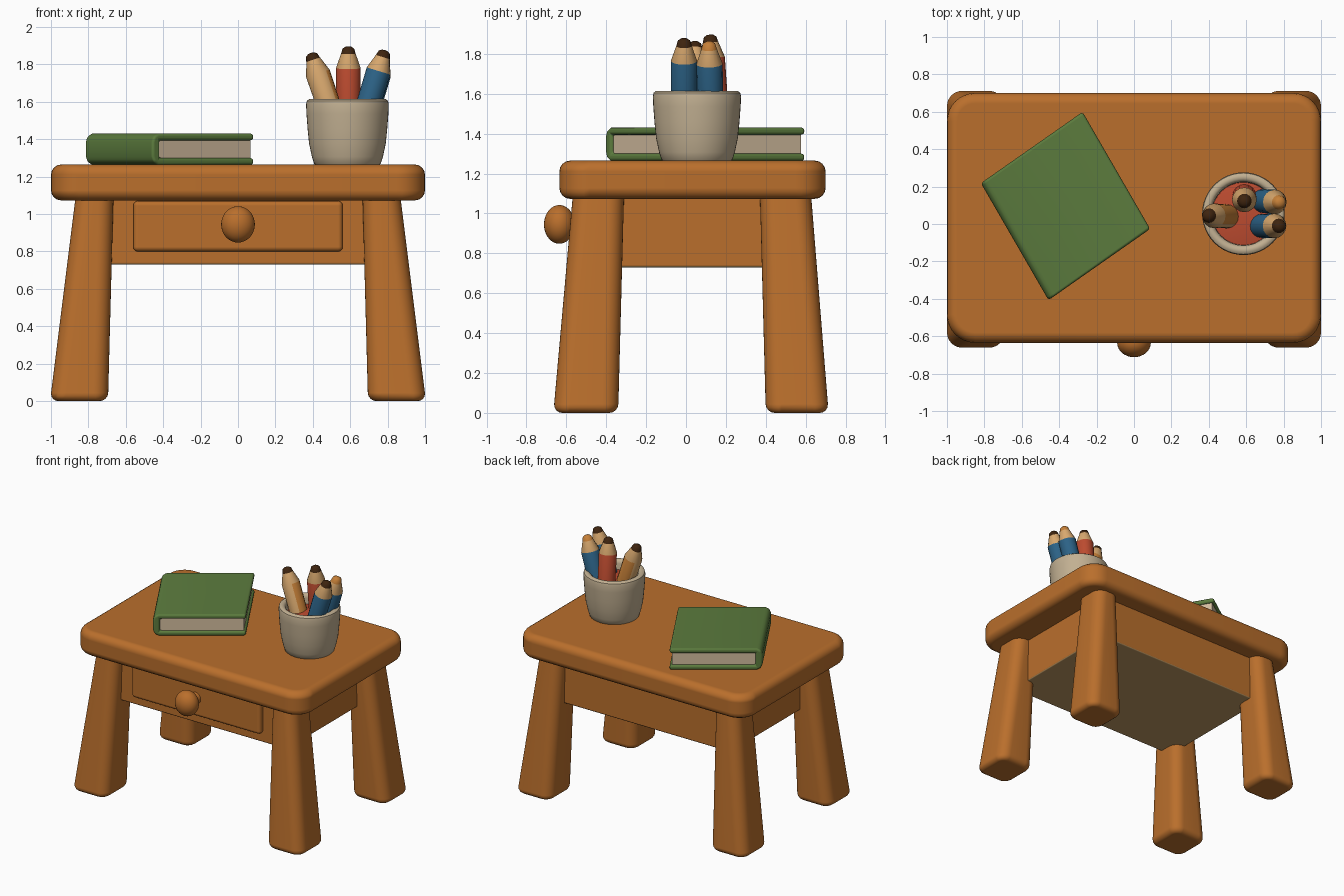
import bpy, bmesh, math
from mathutils import Vector, Matrix

if "Cube" in bpy.data.objects:
    bpy.data.objects.remove(bpy.data.objects["Cube"], do_unlink=True)


def material(name, *rgb):
    lin = [((c / 255 + 0.055) / 1.055) ** 2.4 for c in rgb] + [1.0]
    m = bpy.data.materials.new(name)
    m.use_nodes = True
    m.diffuse_color = lin
    m.node_tree.nodes["Principled BSDF"].inputs["Base Color"].default_value = lin
    return m


WOOD = material("warm wood", 186, 111, 44)
UNDER = material("pale underside wood", 190, 152, 98)
GREEN = material("book green", 92, 124, 62)
PAPER = material("paper", 212, 190, 160)
CLAY = material("clay", 194, 176, 146)
RED = material("pencil red", 190, 76, 48)
BLUE = material("pencil blue", 44, 98, 134)
OCHRE = material("pencil ochre", 198, 128, 56)
BARE = material("bare pencil wood", 216, 168, 110)
LEAD = material("dark lead", 62, 36, 15)


def finish(name, bm, mats, bevel=0, segments=4):
    bmesh.ops.recalc_face_normals(bm, faces=bm.faces)
    mesh = bpy.data.meshes.new(name)
    bm.to_mesh(mesh)
    bm.free()
    for m in mats:
        mesh.materials.append(m)
    ob = bpy.data.objects.new(name, mesh)
    bpy.context.collection.objects.link(ob)
    if bevel:
        mesh.shade_smooth()
        mod = ob.modifiers.new("Rounded edges", "BEVEL")
        mod.width, mod.segments = bevel, segments
        mod.limit_method, mod.angle_limit = "ANGLE", math.radians(40)
        mod.harden_normals = True
    else:
        bpy.ops.object.select_all(action="DESELECT")
        ob.select_set(True)
        bpy.context.view_layer.objects.active = ob
        bpy.ops.object.shade_smooth_by_angle(angle=math.radians(40))
    return ob


def block(bottom, top, z0, z1, corner=0):
    """Solid between two (x0, x1, y0, y1) rectangles, with rounded upright edges."""
    bm = bmesh.new()
    rings = []
    for (x0, x1, y0, y1), z in ((bottom, z0), (top, z1)):
        rings.append([bm.verts.new((x, y, z))
                      for x, y in ((x0, y0), (x1, y0), (x1, y1), (x0, y1))])
    low, high = rings
    bm.faces.new(low)
    bm.faces.new(high)
    for i in range(4):
        j = (i + 1) % 4
        bm.faces.new((low[i], low[j], high[j], high[i]))
    bmesh.ops.recalc_face_normals(bm, faces=bm.faces)
    if corner:
        uprights = [e for e in bm.edges if e.verts[0].co.z != e.verts[1].co.z]
        bmesh.ops.bevel(bm, geom=uprights, offset=corner, segments=8,
                        profile=0.5, affect="EDGES")
    return bm


def lathe(points, sides):
    """Revolve (radius, height) points about z."""
    bm = bmesh.new()
    verts = [bm.verts.new((r, 0, z)) for r, z in points]
    edges = [bm.edges.new(pair) for pair in zip(verts, verts[1:])]
    bmesh.ops.spin(bm, geom=verts + edges, cent=(0, 0, 0), axis=(0, 0, 1),
                   angle=math.tau, steps=sides)
    bmesh.ops.remove_doubles(bm, verts=bm.verts, dist=0.0005)
    bmesh.ops.recalc_face_normals(bm, faces=bm.faces)
    return bm


# Table top
rect = (-1, 1, -0.635, 0.7)
finish("table_top", block(rect, rect, 1.073, 1.265, 0.15), [WOOD], 0.055)

# Splayed tapering legs
for side, sx in (("right", -1), ("left", 1)):
    for end, low_y, high_y in (("front", (-0.665, -0.34), (-0.565, -0.31)),
                               ("back", (0.4, 0.715), (0.37, 0.625))):
        low_x = sorted((sx * 1.005, sx * 0.695))
        high_x = sorted((sx * 0.865, sx * 0.665))
        bm = block((*low_x, *low_y), (*high_x, *high_y), 0, 1.12, 0.08)
        finish(f"{end}_{side}_leg", bm, [WOOD], 0.045)

# Apron box with a paler underside
rect = (-0.77, 0.77, -0.49, 0.55)
bm = block(rect, rect, 0.73, 1.1)
for f in bm.faces:
    f.material_index = int(f.calc_center_median().z < 0.74)
finish("apron", bm, [WOOD, UNDER], 0.012, 3)

# Drawer front and knob
rect = (-0.56, 0.56, -0.53, -0.45)
finish("drawer_front", block(rect, rect, 0.8, 1.07), [WOOD], 0.025)
bm = bmesh.new()
bmesh.ops.create_uvsphere(bm, u_segments=32, v_segments=20, radius=1,
                          matrix=Matrix.Diagonal((0.09, 0.077, 0.097, 1)))
knob = finish("drawer_knob", bm, [WOOD])
knob.location = (0, -0.635, 0.945)
stem = finish("knob_stem", lathe([(0, -0.06), (0.05, -0.06), (0.04, 0.06), (0, 0.06)], 24), [WOOD])
stem.rotation_euler.x = math.pi / 2
stem.location = (0, -0.55, 0.945)

# Book: a wrapped cover around a page block, slightly skewed
W, L, H, T = 0.332, 0.36, 0.168, 0.037
outline = [(W, 0), (-W + 0.04, 0), (-W + 0.01, 0.015), (-W, 0.045),
           (-W, H - 0.045), (-W + 0.01, H - 0.015), (-W + 0.04, H), (W, H),
           (W, H - T), (-W + 0.05, H - T), (-W + 0.05, T), (W, T)]
bm = bmesh.new()
face = bm.faces.new([bm.verts.new((x, -L, z)) for x, z in outline])
moved = bmesh.ops.extrude_face_region(bm, geom=[face])["geom"]
bmesh.ops.translate(bm, vec=(0, 2 * L, 0),
                    verts=[v for v in moved if isinstance(v, bmesh.types.BMVert)])
cover = finish("book_cover", bm, [GREEN], 0.016, 3)
rect = (-W + 0.03, W - 0.016, -L + 0.016, L - 0.016)
pages = finish("book_pages", block(rect, rect, T - 0.005, H - T + 0.005), [PAPER])
skew = Matrix.Identity(4)
skew[0][1] = 0.087
for ob in (cover, pages):
    ob.data.transform(skew)
    ob.location = (-0.366, 0.096, 1.263)
    ob.rotation_euler.z = math.radians(35)

# Pencil cup
cup = finish("pencil_cup", lathe([
    (0, 0), (0.165, 0), (0.178, 0.012), (0.19, 0.05), (0.205, 0.12), (0.213, 0.2),
    (0.219, 0.28), (0.221, 0.33), (0.217, 0.348), (0.205, 0.357), (0.188, 0.357),
    (0.175, 0.348), (0.17, 0.33), (0.165, 0.2), (0, 0.2)], 48), [CLAY])
cup.location = (0.585, 0.055, 1.257)
filling = finish("cup_filling", lathe([(0, 0), (0.168, 0), (0.168, 0.03), (0, 0.06)], 32), [RED])
filling.location = (0.585, 0.055, 1.51)


# Blunt pencils leaning in the cup
def pencil(name, base, tip, colour, point=LEAD, half_bare=False):
    axis = Vector(tip) - Vector(base)
    n = axis.length
    bm = lathe([(0, 0), (0.063, 0), (0.066, n - 0.115), (0.039, n - 0.037),
                (0.031, n - 0.01), (0.016, n), (0, n + 0.002)], 16)
    for f in bm.faces:
        z = f.calc_center_median().z
        f.material_index = 2 if z > n - 0.037 else int(z > n - 0.115)
        if half_bare and z < n - 0.115 and f.normal.x + f.normal.y < -0.15:
            f.material_index = 1
    ob = finish(name, bm, [colour, BARE, point])
    ob.location = base
    ob.rotation_mode = "QUATERNION"
    ob.rotation_quaternion = Vector((0, 0, 1)).rotation_difference(axis)


pencil("red_pencil", (0.59, 0.155, 1.45), (0.59, 0.12, 1.895), RED)
pencil("front_blue_pencil", (0.655, -0.01, 1.45), (0.785, -0.01, 1.875), BLUE)
pencil("back_blue_pencil", (0.665, 0.125, 1.45), (0.785, 0.115, 1.86), BLUE, OCHRE)
pencil("ochre_pencil", (0.53, 0.04, 1.45), (0.39, 0.045, 1.86), OCHRE, half_bare=True)
